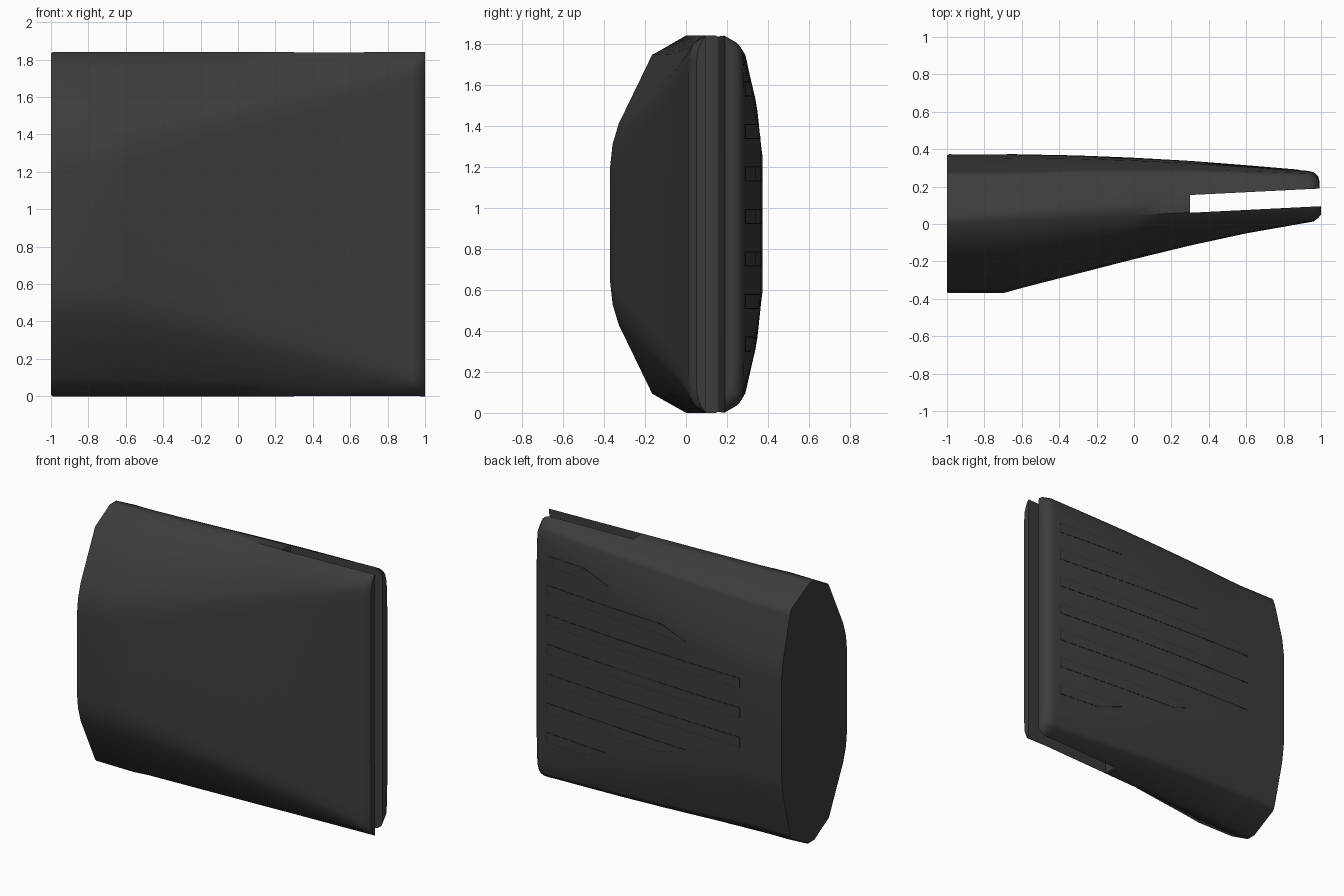
import bpy, bmesh, math

if "Cube" in bpy.data.objects:
    bpy.data.objects.remove(bpy.data.objects["Cube"])

MID = 0.92  # the shell is mirrored about this height


def material(name, c):
    m = bpy.data.materials.new(name)
    m.diffuse_color = (c, c, c, 1)
    m.use_nodes = True
    m.node_tree.nodes["Principled BSDF"].inputs["Base Color"].default_value = m.diffuse_color
    return m


GREY = material("dark grey", 0.045)
SEAM = material("seam black", 0.015)


def make(name, bm, mat):
    bmesh.ops.recalc_face_normals(bm, faces=bm.faces[:])
    me = bpy.data.meshes.new(name)
    bm.to_mesh(me)
    bm.free()
    me.materials.append(mat)
    ob = bpy.data.objects.new(name, me)
    bpy.context.collection.objects.link(ob)
    return ob


def table(x, pts):
    """Linear lookup in a list of (x, value) pairs."""
    if x <= pts[0][0]:
        return pts[0][1]
    for (x0, a), (x1, b) in zip(pts, pts[1:]):
        if x <= x1:
            return a + (b - a) * (x - x0) / (x1 - x0)
    return pts[-1][1]


# Plan outlines of the front and back faces
FRONT = [(-1, -.37), (-.7, -.37), (-.6, -.342), (-.3, -.265), (0, -.188), (.3, -.115),
         (.6, -.05), (.9, .003), (.97, .015), (1, .05)]
BACK = [(-1, .373), (-.7, .372), (-.3, .364), (0, .352), (.3, .335), (.6, .312),
        (.93, .284), (.96, .277), (.985, .255), (1, .225)]


def section(x):
    """Upper half of the cross-section, front to back, as (y, z)."""
    f, b = table(x, FRONT), table(x, BACK)
    t = max(0, min(1, (x + .7) / 1.65))
    mix = lambda p, q: p + (q - p) * t
    ridge = .0475 + .0475 * x
    crest = .125 + .065 * x
    zb = table(x, [(-1, 1.745), (0, 1.75), (.95, 1.80), (1, 1.805)])
    drop = table(x, [(.93, 0), (.96, .008), (.985, .028), (1, .055)])
    yb = f + mix(.205, .022)
    return [(f, mix(1.20, 1.66)),
            (f + mix(.012, .002), mix(1.31, 1.72)),
            (f + mix(.042, .006), mix(1.41, 1.76)),
            (yb, zb),
            (ridge, 1.84),
            (crest, 1.84 - drop),
            (b - mix(.112, .035), mix(1.735, 1.805) - drop),
            (b - mix(.095, .012), mix(1.69, 1.775) - drop),
            (b - mix(.020, .003), mix(1.40, 1.70) - drop),
            (b, mix(1.25, 1.55) - drop)]


def back_y(x, z):
    """Depth of the back surface at a given place."""
    pts = sorted((pz, py) for py, pz in section(x)[6:])
    return table(MID + abs(z - MID), pts)


# Tapered shell, lofted from left to right
bm = bmesh.new()
rings = []
xs = [-1, -.99, -.7, -.6, -.45, -.3, -.15, 0, .15, .3, .45, .6, .75, .9, .93, .96, .985, 1]
for x in xs:
    up = section(x)
    k = .985 if x == -1 else 1  # tiny softened rim on the left end
    ring = up + [(y, 2 * MID - z) for y, z in reversed(up)]
    rings.append([bm.verts.new((x - (.008 if x == 1 and y > .14 else 0), y * k, MID + (z - MID) * (k + 1) / 2))
                  for y, z in ring])
n = len(rings[0])
for a, b in zip(rings, rings[1:]):
    for i in range(n):
        j = (i + 1) % n
        bm.faces.new((a[i], a[j], b[j], b[i]))
bm.faces.new(rings[0])
bm.faces.new(rings[-1])
shell = make("shell", bm, GREY)

# Slanted full-height slot in the right end
bm = bmesh.new()
bmesh.ops.create_cube(bm, size=1)
for v in bm.verts:
    x = .3 if v.co.x < 0 else 1.2
    y = .045 + .05 * x + (.095 if v.co.y > 0 else 0)
    v.co = (x, y, -.2 if v.co.z < 0 else 2.1)
cutter = make("slot_cutter", bm, GREY)
cutter.hide_render = True
cutter.hide_set(True)
cut = shell.modifiers.new("slot", 'BOOLEAN')
cut.object = cutter
cut.operation = 'DIFFERENCE'
cut.solver = 'EXACT'
bpy.context.view_layer.objects.active = shell
shell.select_set(True)
bpy.ops.object.modifier_apply(modifier="slot")
bpy.data.objects.remove(cutter)
bpy.ops.object.shade_smooth_by_angle(angle=math.radians(40))
wn = shell.modifiers.new("weighted", 'WEIGHTED_NORMAL')
wn.keep_sharp = True


def grip(name, z, x_end, grow, lift, mat):
    """Thin strip hugging the back face; the outer strips end in a point."""
    bm = bmesh.new()
    side = 0 if abs(z - MID) < .3 else math.copysign(1, z - MID)
    x0, x1, h = .88 + grow, x_end - grow, .034 + grow
    cols = []
    for i in range(25):
        x = x0 + (x1 - x0) * i / 24
        taper = max(0, 1 - (x - x1) / .2) if side else 0
        top = z + h - (2 * h * .97 * taper if side > 0 else 0)
        low = z - h + (2 * h * .97 * taper if side < 0 else 0)
        cols.append([bm.verts.new((x, back_y(x, q) + d, q))
                     for q, d in ((low, -.004), (low, lift), (top, lift), (top, -.004))])
    for a, b in zip(cols, cols[1:]):
        for i in range(4):
            j = (i + 1) % 4
            bm.faces.new((a[i], a[j], b[j], b[i]))
    bm.faces.new(cols[0])
    bm.faces.new(cols[-1])
    make(name, bm, mat)


# Seven grip strips, each framed by a narrow seam
for i, end in enumerate((.38, -.25, -.68, -.68, -.68, -.25, .38)):
    z = .335 + i * .2075
    grip(f"grip_seam_{i + 1}", z, end, .003, .0012, SEAM)
    grip(f"grip_strip_{i + 1}", z, end, 0, .0024, GREY)
